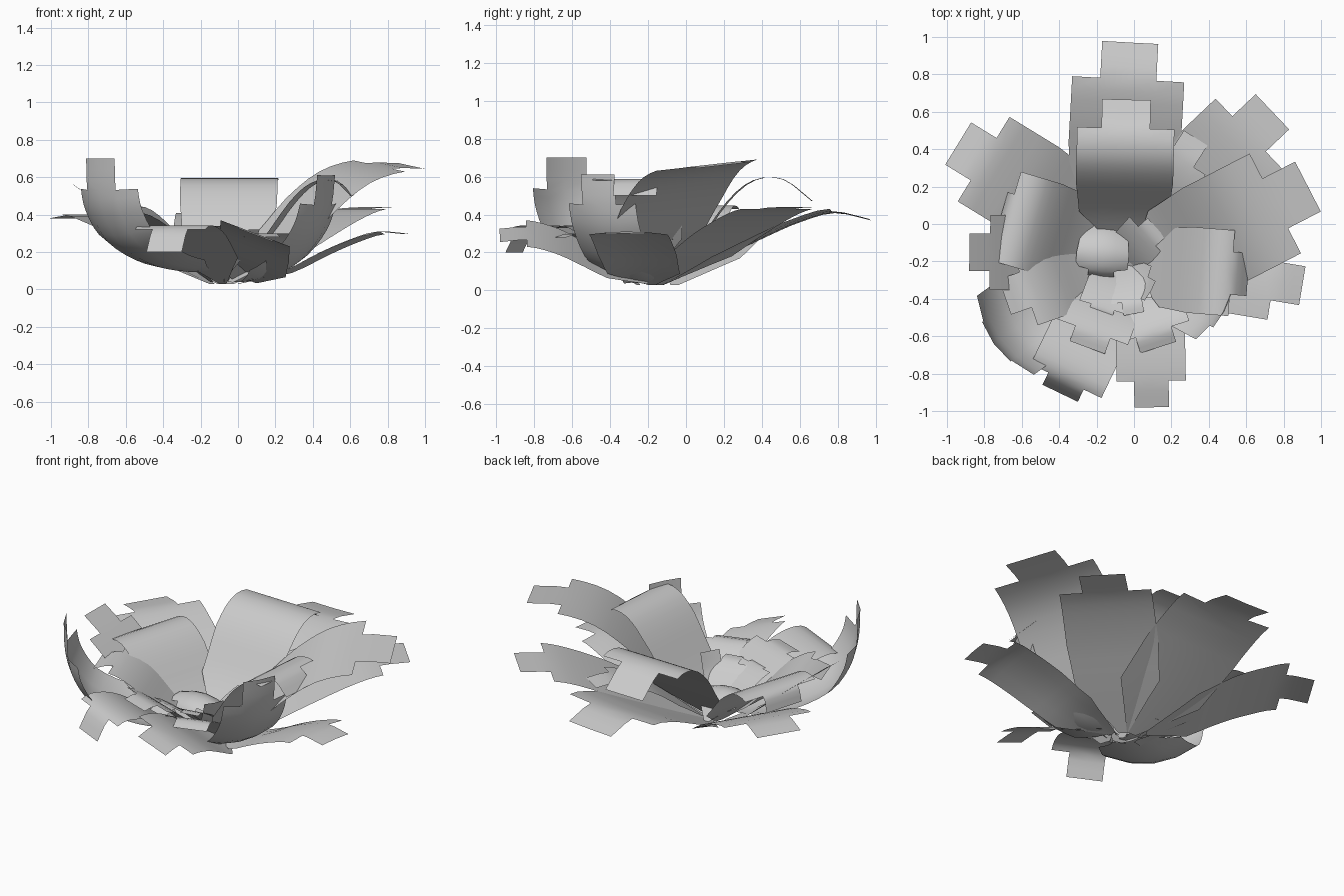
import bpy
from mathutils import Vector

if "Cube" in bpy.data.objects:
    bpy.data.objects.remove(bpy.data.objects["Cube"])


def spline(p, seg, t):
    """Catmull-Rom point on a list of vectors."""
    a, b = p[seg], p[seg + 1]
    pre = p[seg - 1] if seg > 0 else a * 2 - b
    post = p[seg + 2] if seg + 2 < len(p) else b * 2 - a
    return 0.5 * (2 * a + (b - pre) * t + (2 * pre - 5 * a + 4 * b - post) * t ** 2
                  + (3 * a - pre - 3 * b + post) * t ** 3)


def leaf(name, base, tip, profile, width, cup=0.0, roll=0.0, tip_ratio=0.5):
    """Thin leaf: pointed root, broad blade, narrower stepped tip.
    profile = (fraction along base->tip, height); the last span is the tip.
    cup lifts both edges along the surface normal, roll tilts the blade."""
    b, e = Vector(base), Vector(tip)
    run = (e - b).length
    d = (e - b).normalized()
    side = Vector((d.y, -d.x))
    ctrl = [Vector((t * run, z)) for t, z in profile]
    wide = [0.1, 0.92] + [1.0] * (len(ctrl) - 2)
    cols = [-1, -tip_ratio, 0, tip_ratio, 1]
    sub = 3
    rows = []
    for s in range(len(ctrl) - 1):
        for k in range(sub):
            t = k / sub
            rows.append((spline(ctrl, s, t), wide[s] * (1 - t) + wide[s + 1] * t))
    rows.append((ctrl[-1], 1.0))
    verts, faces = [], []
    last = len(rows) - 1
    for r, (p, w) in enumerate(rows):
        tan = (rows[min(r + 1, last)][0] - rows[max(r - 1, 0)][0]).normalized()
        for c in cols:
            h = c * w
            lift = cup * h * h
            q = b + d * (p.x - tan.y * lift) + side * (h * width / 2)
            verts.append((q.x, q.y, max(0.005, p.y + tan.x * lift + roll * h)))
    for r in range(last):
        for c in range(4):
            if r >= last - sub and c in (0, 3):
                continue                      # cut the corners beside the tip
            i = r * 5 + c
            faces.append((i, i + 1, i + 6, i + 5))
    used = sorted({i for f in faces for i in f})
    remap = {v: n for n, v in enumerate(used)}
    me = bpy.data.meshes.new(name)
    me.from_pydata([verts[i] for i in used], [], [[remap[i] for i in f] for f in faces])
    me.shade_smooth()
    ob = bpy.data.objects.new(name, me)
    bpy.context.collection.objects.link(ob)


# outer ring of large leaves
leaf("outer_leaf_north", (-0.08, -0.12), (-0.02, 0.97),
     [(0, .03), (.25, .16), (.5, .29), (.65, .36), (.82, .41), (1, .37)], 0.6, 0.01, 0.01)
leaf("outer_leaf_northeast", (-0.04, -0.14), (0.74, 0.6),
     [(0, .03), (.28, .18), (.5, .3), (.7, .39), (.84, .43), (1, .44)], 0.52)
leaf("outer_leaf_east", (-0.04, -0.3), (0.93, 0.2),
     [(0, .04), (.25, .25), (.45, .46), (.63, .6), (.82, .66), (1, .66)], 0.6, 0.0, -0.03)
leaf("outer_leaf_southeast", (0.0, -0.18), (0.9, -0.33),
     [(0, .03), (.28, .1), (.5, .2), (.68, .27), (.83, .31), (1, .3)], 0.42, -0.015)
leaf("outer_leaf_south", (0.08, -0.2), (0.095, -0.98),
     [(0, .04), (.28, .13), (.5, .22), (.65, .27), (.82, .3), (1, .29)], 0.37, 0.0, 0.07)
leaf("outer_leaf_south_left", (-0.08, -0.25), (-0.395, -0.905),
     [(0, .03), (.3, .17), (.55, .29), (.75, .34), (.9, .32), (1, .2)], 0.42)
leaf("outer_leaf_southwest", (-0.14, -0.2), (-0.75, -0.64),
     [(0, .09), (.3, .1), (.55, .14), (.8, .24), (.94, .39), (.99, .53), (1, .7)], 0.52, 0.07)
leaf("outer_leaf_west", (-0.15, -0.16), (-0.88, -0.15),
     [(0, .03), (.28, .14), (.5, .27), (.7, .39), (.85, .48), (1, .56)], 0.4)
leaf("outer_leaf_northwest", (-0.14, -0.06), (-0.94, 0.43),
     [(0, .03), (.28, .17), (.5, .29), (.68, .36), (.83, .4), (1, .38)], 0.53)

# middle ring of arching and curled leaves
leaf("middle_leaf_north", (-0.06, -0.14), (-0.04, 0.665),
     [(0, .05), (.25, .25), (.45, .47), (.62, .58), (.81, .585), (1, .47)], 0.52)
leaf("middle_leaf_northeast", (-0.04, -0.12), (0.33, 0.46),
     [(0, .04), (.3, .2), (.55, .32), (.8, .38), (1, .37)], 0.3)
leaf("middle_leaf_east", (-0.02, -0.22), (0.61, -0.27),
     [(0, .05), (.27, .27), (.5, .47), (.68, .57), (.86, .58), (1, .5)], 0.46)
leaf("middle_leaf_southeast", (0.02, -0.22), (0.48, -0.47),
     [(0, .04), (.3, .07), (.6, .15), (.85, .3), (.96, .45), (1, .61)], 0.4, 0.04)
leaf("middle_leaf_south", (0.0, -0.25), (0.13, -0.66),
     [(0, .04), (.3, .16), (.55, .25), (.8, .3), (1, .28)], 0.4)
leaf("middle_leaf_south_left", (-0.1, -0.25), (-0.25, -0.66),
     [(0, .04), (.3, .17), (.55, .28), (.8, .34), (1, .33)], 0.4)
leaf("middle_leaf_southwest", (-0.14, -0.2), (-0.69, -0.39),
     [(0, .04), (.3, .2), (.55, .34), (.8, .41), (1, .38)], 0.4)
leaf("middle_leaf_west", (-0.14, -0.12), (-0.71, 0.05),
     [(0, .04), (.3, .2), (.55, .36), (.75, .44), (.94, .43), (1, .34)], 0.5)

# small heart leaves, the middle one folded over the centre
leaf("heart_leaf_centre", (-0.15, 0.02), (-0.18, -0.3),
     [(0, .09), (.25, .19), (.55, .23), (.85, .2), (1, .12)], 0.28, -0.03)
leaf("heart_leaf_south_left", (-0.1, -0.22), (-0.19, -0.52),
     [(0, .06), (.3, .18), (.75, .27), (1, .24)], 0.26)
leaf("heart_leaf_south", (-0.05, -0.2), (0.0, -0.48),
     [(0, .05), (.35, .17), (.75, .26), (1, .27)], 0.22)
leaf("heart_leaf_northeast", (-0.08, -0.2), (0.12, -0.02),
     [(0, .04), (.35, .16), (.75, .25), (1, .27)], 0.28)
leaf("heart_leaf_east", (-0.07, -0.27), (0.09, -0.36),
     [(0, .04), (.35, .12), (.75, .2), (1, .32)], 0.24, 0.02)
